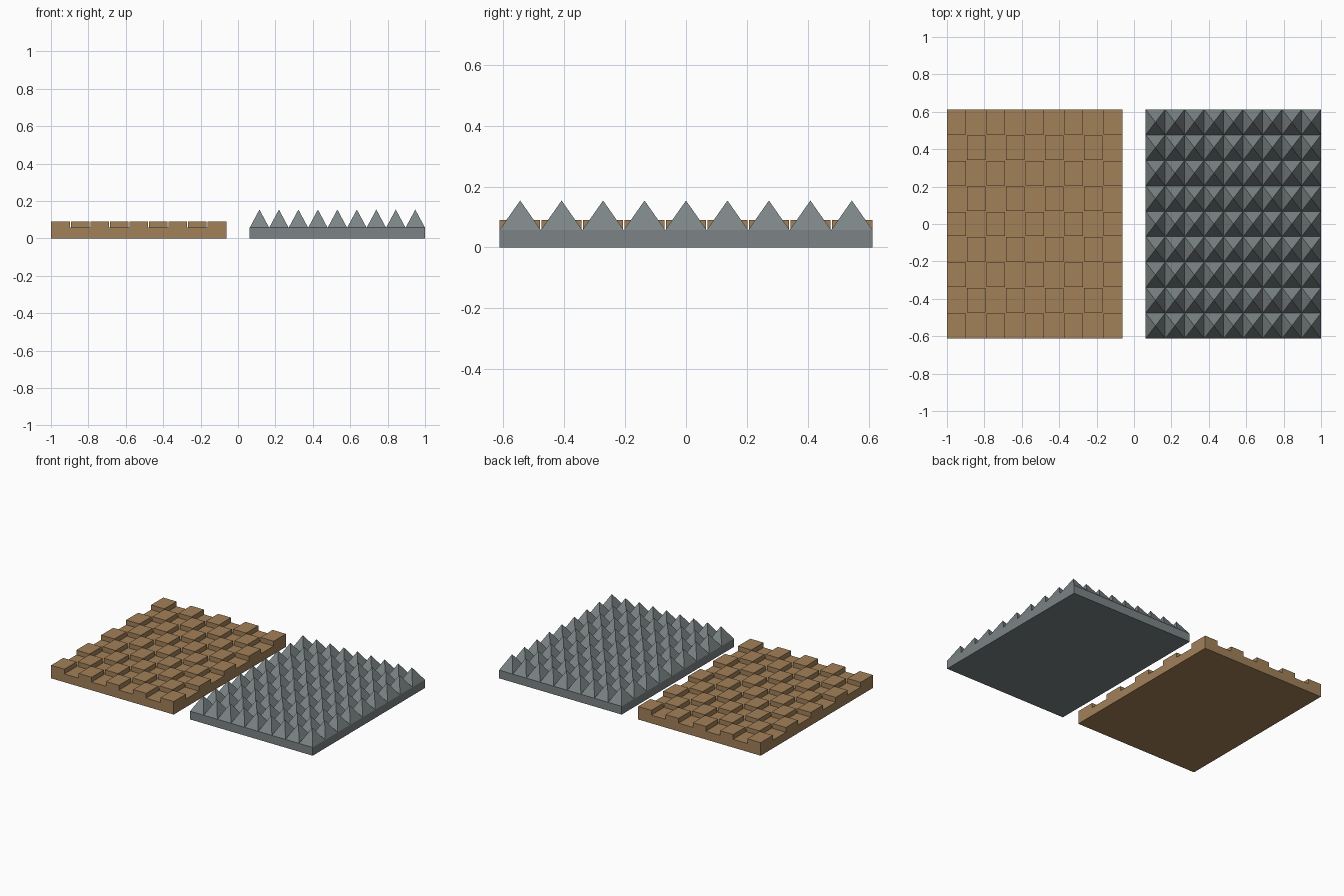
import bpy, bmesh

if "Cube" in bpy.data.objects:
    bpy.data.objects.remove(bpy.data.objects["Cube"])

N = 9                       # cells along each side
W, D = 0.9375, 1.225        # panel width and depth
GAP = 0.0625                # half the space between the panels
LOW, HIGH, TIP = 0.057, 0.09, 0.154


def sheet(xs, ys, z):
    """Flat grid of quads on the given lines; returns faces by (column, row)."""
    bm = bmesh.new()
    v = [[bm.verts.new((x, y, z)) for y in ys] for x in xs]
    faces = {}
    for i in range(len(xs) - 1):
        for j in range(len(ys) - 1):
            faces[i, j] = bm.faces.new((v[i][j], v[i + 1][j], v[i + 1][j + 1], v[i][j + 1]))
    bm.normal_update()
    return bm, faces


def close_slab(bm):
    """Pull the outer border down to the ground and cap it."""
    border = [e for e in bm.edges if e.is_boundary]
    ext = bmesh.ops.extrude_edge_only(bm, edges=border)["geom"]
    for g in ext:
        if isinstance(g, bmesh.types.BMVert):
            g.co.z = 0
    bottom = [g for g in ext if isinstance(g, bmesh.types.BMEdge) and g.is_boundary]
    bmesh.ops.contextual_create(bm, geom=bottom)


def finish(bm, name, color):
    bmesh.ops.recalc_face_normals(bm, faces=bm.faces[:])
    bmesh.ops.dissolve_limit(bm, angle_limit=0.01, verts=bm.verts[:], edges=bm.edges[:])
    me = bpy.data.meshes.new(name)
    bm.to_mesh(me)
    bm.free()
    ob = bpy.data.objects.new(name, me)
    bpy.context.collection.objects.link(ob)
    mat = bpy.data.materials.new(name + "_material")
    mat.diffuse_color = color
    mat.use_nodes = True
    mat.node_tree.nodes["Principled BSDF"].inputs["Base Color"].default_value = mat.diffuse_color
    me.materials.append(mat)


def lines(start, size, inset=0.0):
    """Cell borders; with an inset each inner border splits into a narrow strip."""
    out = [start]
    for k in range(1, N):
        p = start + size * k / N
        out += [p - inset, p + inset] if inset else [p]
    return out + [start + size]


# Checkerboard panel: raised blocks slightly smaller than their cells
bm, cells = sheet(lines(-1, W, 0.0026), lines(-D / 2, D, 0.0026), LOW)
raised = [f for (i, j), f in cells.items()
          if i % 2 == 0 and j % 2 == 0 and (i // 2 + j // 2) % 2 == 0]
close_slab(bm)
ext = bmesh.ops.extrude_face_region(bm, geom=raised)["geom"]
for g in ext:
    if isinstance(g, bmesh.types.BMVert):
        g.co.z = HIGH
bmesh.ops.delete(bm, geom=[f for f in raised if f.is_valid], context='FACES_ONLY')
finish(bm, "checker_panel", (0.36, 0.22, 0.10, 1))

# Spiked panel: every cell rises to a pyramid
bm, cells = sheet(lines(GAP, W), lines(-D / 2, D), LOW)
close_slab(bm)
for f in cells.values():
    c = f.calc_center_median()
    tip = bmesh.ops.poke(bm, faces=[f])["verts"][0]
    tip.co = (c.x, c.y, TIP)
finish(bm, "spike_panel", (0.20, 0.23, 0.235, 1))
